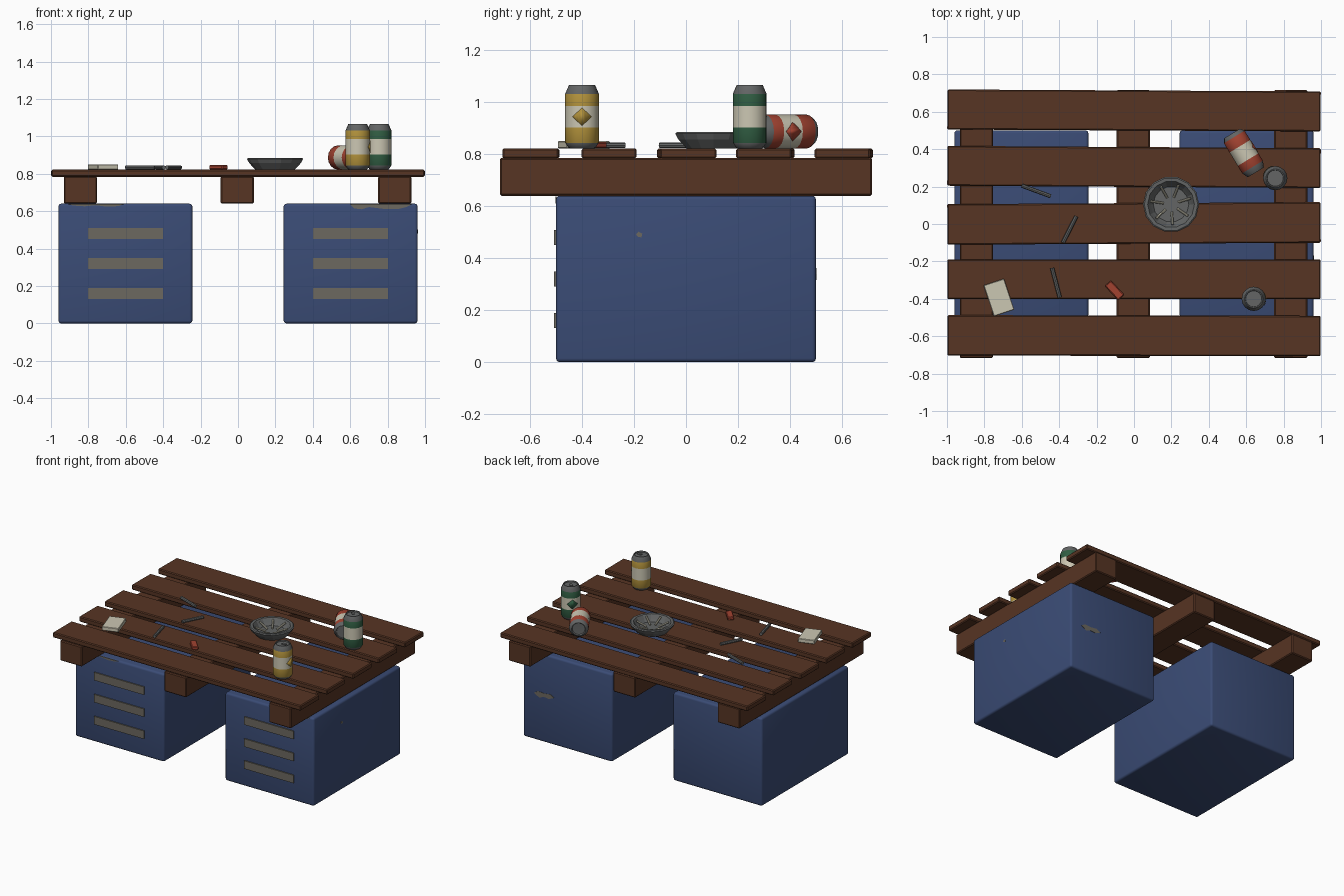
import bpy, bmesh, math
from mathutils import Matrix, Vector

if "Cube" in bpy.data.objects:
    bpy.data.objects.remove(bpy.data.objects["Cube"])


def mat(name, r, g, b):
    m = bpy.data.materials.new(name)
    m.diffuse_color = (r, g, b, 1)
    m.use_nodes = True
    m.node_tree.nodes["Principled BSDF"].inputs["Base Color"].default_value = m.diffuse_color
    return m


WOOD = mat("brown_wood", .095, .035, .017)
BLUE = mat("blue_paint", .043, .072, .18)
TAN = mat("worn_metal", .15, .14, .115)
GREY = mat("grey_metal", .125, .13, .13)
CREAM = mat("cream", .6, .57, .45)
RED = mat("red", .36, .055, .03)
GREEN = mat("green", .03, .11, .055)
YELLOW = mat("yellow", .45, .29, .045)


def finish(name, bm, mats, matrix=Matrix(), smooth=False):
    bmesh.ops.recalc_face_normals(bm, faces=bm.faces)
    me = bpy.data.meshes.new(name)
    bm.to_mesh(me)
    bm.free()
    for m in mats:
        me.materials.append(m)
    ob = bpy.data.objects.new(name, me)
    bpy.context.collection.objects.link(ob)
    ob.matrix_world = matrix
    if smooth:
        bpy.ops.object.select_all(action='DESELECT')
        ob.select_set(True)
        bpy.context.view_layer.objects.active = ob
        bpy.ops.object.shade_smooth_by_angle(angle=math.radians(35))
    return ob


def box(name, loc, size, m, rot=0, bevel=0, segs=1):
    bm = bmesh.new()
    bmesh.ops.create_cube(bm, size=1)
    bmesh.ops.scale(bm, vec=size, verts=bm.verts)
    if bevel:
        bmesh.ops.bevel(bm, geom=bm.edges[:], offset=bevel, segments=segs,
                        profile=.5, affect='EDGES')
    return finish(name, bm, [m], Matrix.Translation(loc) @ Matrix.Rotation(math.radians(rot), 4, 'Z'), segs > 1)


def lathe(name, prof, mats, idx, n, matrix, smooth):
    """Spin a (radius, z) profile; idx gives the material of each band."""
    bm = bmesh.new()
    rings = []
    for r, z in prof:
        k = 1 if r == 0 else n
        rings.append([bm.verts.new((r * math.cos(2 * math.pi * i / n),
                                    r * math.sin(2 * math.pi * i / n), z)) for i in range(k)])
    for j, (a, b) in enumerate(zip(rings, rings[1:])):
        for i in range(n):
            vs = [a[i % len(a)], a[(i + 1) % len(a)], b[(i + 1) % len(b)], b[i % len(b)]]
            f = bm.faces.new(list(dict.fromkeys(vs)))
            f.material_index = idx[j]
    return finish(name, bm, mats, matrix, smooth)


def rod(name, p, q, r, m, sides=8):
    p, q = Vector(p), Vector(q)
    bm = bmesh.new()
    bmesh.ops.create_cone(bm, cap_ends=True, segments=sides, radius1=r, radius2=r, depth=(q - p).length)
    M = Matrix.Translation((p + q) / 2) @ (q - p).to_track_quat('Z', 'Y').to_matrix().to_4x4()
    return finish(name, bm, [m], M, True)


def patch(name, pts, matrix):
    """Thin plate of worn paint, outline in local xy."""
    bm = bmesh.new()
    f = bm.faces.new([bm.verts.new((x, y, 0)) for x, y in pts])
    g = bmesh.ops.extrude_face_region(bm, geom=[f])['geom']
    bmesh.ops.translate(bm, vec=(0, 0, .003), verts=[v for v in g if isinstance(v, bmesh.types.BMVert)])
    return finish(name, bm, [TAN], matrix)


# crates with slotted fronts
for side, x in (("left", -.602), ("right", .602)):
    box(side + "_crate", (x, 0, .32), (.716, 1, .64), BLUE, bevel=.015, segs=3)
    for k, z in enumerate((.16, .32, .48)):
        box(f"{side}_slot_{k + 1}", (x, -.5, z), (.4, .016, .058), TAN)

# worn paint patches
FRONT = Matrix.Rotation(math.pi / 2, 4, 'X')
patch("worn_patch_front_left", [(-.91, .638), (-.88, .63), (-.82, .626), (-.76, .632), (-.7, .624),
                                (-.64, .627), (-.61, .638)], Matrix.Translation((0, -.499, 0)) @ FRONT)
patch("worn_patch_front_right", [(.6, .638), (.62, .615), (.66, .61), (.7, .622), (.78, .612), (.86, .612),
                                 (.9, .622), (.93, .638)], Matrix.Translation((0, -.499, 0)) @ FRONT)
patch("worn_patch_back", [(-.08, 0), (-.05, .02), (0, .016), (.05, .022), (.08, .004), (.04, -.014),
                          (0, -.01), (-.04, -.024)],
      Matrix.Translation((.79, .499, .34)) @ Matrix.Rotation(math.pi, 4, 'Z') @ FRONT)
patch("worn_patch_side", [(-.013, .002), (-.002, .012), (.012, .004), (.008, -.01), (-.004, -.008)],
      Matrix.Translation((.959, -.18, .49)) @ Matrix.Rotation(math.pi / 2, 4, 'Z') @ FRONT)

# pallet beams and planks
for k, x in enumerate((-.843, -.004, .838)):
    box(f"beam_{k + 1}", (x, 0, .713), (.177, 1.432, .146), WOOD, bevel=.006)
for k, (y, w, a) in enumerate(((-.597, .216, -.1), (-.296, .212, 0), (.003, .217, .3),
                               (.305, .213, -.35), (.607, .214, -.3))):
    box(f"plank_{k + 1}", (0, y, .803), (1.996, w, .038), WOOD, rot=a, bevel=.006)


# drink cans
CAN = [(0, .01), (.042, .008), (.047, 0), (.052, .003), (.065, .022), (.065, .08), (.065, .164),
       (.065, .21), (.052, .24), (.05, .244), (.045, .244), (.043, .236), (0, .236)]
BANDS = [0, 0, 0, 0, 1, 2, 1, 0, 0, 0, 0, 0]


def can(name, m, matrix):
    lathe(name, CAN, [GREY, m, CREAM], BANDS, 16, matrix, True)
    # curved diamond label facing local +x
    bm = bmesh.new()
    n, R, half = 8, .0664, .57
    cols = []
    for i in range(n + 1):
        t = -1 + 2 * i / n
        h = .034 * (1 - abs(t))
        p = (R * math.cos(t * half), R * math.sin(t * half))
        cols.append([bm.verts.new((*p, .122 + s)) for s in ((h, -h) if h > 1e-6 else (0,))])
    for a, b in zip(cols, cols[1:]):
        bm.faces.new(a + b[::-1])
    ob = finish(name + "_diamond", bm, [m], matrix, True)
    s = ob.modifiers.new("thickness", 'SOLIDIFY')
    s.thickness, s.offset = .002, 0
    # pull tab
    tab = box(name + "_tab", (0, 0, 0), (.034, .018, .004), GREY)
    tab.matrix_world = matrix @ Matrix.Translation((.012, 0, .24))


TOP = .822
can("yellow_can", YELLOW, Matrix.Translation((.64, -.4, TOP)))
can("green_can", GREEN, Matrix.Translation((.755, .245, TOP)) @ Matrix.Rotation(math.radians(135), 4, 'Z'))
ax = Vector((.52, -.854, 0)).normalized()
lie = Matrix(((-ax.y, 0, ax.x), (ax.x, 0, ax.y), (0, 1, 0))).to_4x4()
can("red_can", RED, Matrix.Translation(Vector((.588, .38, TOP + .065)) - ax * .122) @ lie)

# ashtray with stubs
C = Vector((.198, .105, TOP))
lathe("ashtray", [(0, 0), (.105, 0), (.138, .035), (.15, .058), (.143, .063), (.125, .062),
                  (.108, .034), (.095, .016), (0, .016)], [GREY], [0] * 8, 14,
      Matrix.Translation(C), False)
for k in range(7):
    a = 2 * math.pi * k / 7 + .3
    d = Vector((math.cos(a), math.sin(a), 0))
    rod(f"stub_{k + 1}", C + d * .04 + Vector((0, 0, .022)), C + d * .108 + Vector((0, 0, .052)), .0065, CREAM)

# loose sticks
for k, (x1, y1, x2, y2) in enumerate(((-.6, .205, -.445, .148), (-.38, -.1, -.308, .042),
                                      (-.438, -.235, -.397, -.393))):
    rod(f"stick_{k + 1}", (x1, y1, .834), (x2, y2, .834), .011, GREY)

# lighter and paper packet
box("lighter", (-.104, -.355, .835), (.105, .044, .024), RED, rot=-47, bevel=.005)
box("paper_packet", (-.722, -.393, .836), (.115, .175, .028), CREAM, rot=18.4, bevel=.003)
